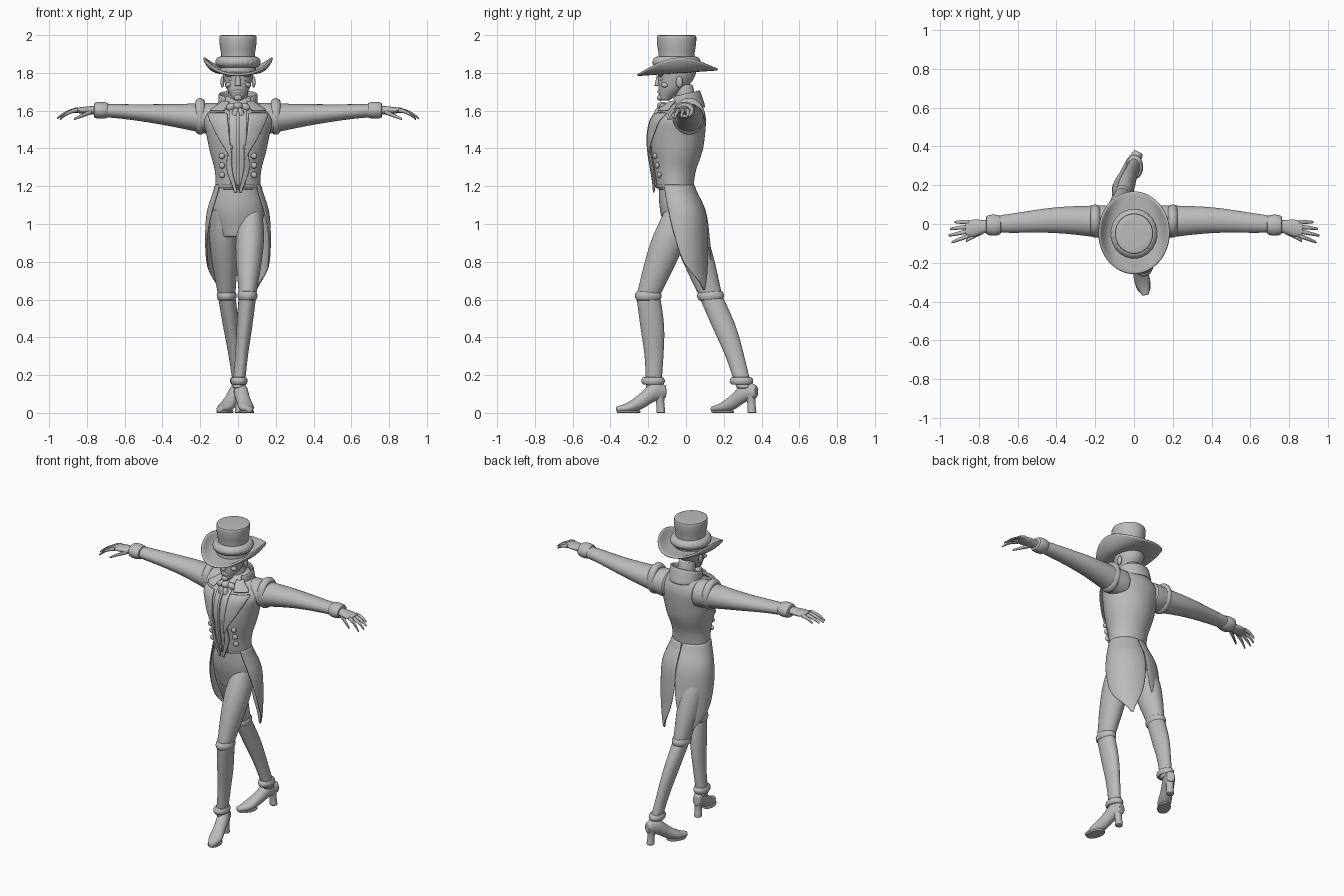
import bpy, bmesh
from math import sin, cos, pi, radians, sqrt
from mathutils import Matrix, Vector

cube = bpy.data.objects.get("Cube")
if cube:
    bpy.data.objects.remove(cube)

grey = bpy.data.materials.new("plain grey")
grey.use_nodes = True
grey.diffuse_color = (0.5, 0.5, 0.5, 1)
grey.node_tree.nodes["Principled BSDF"].inputs["Base Color"].default_value = grey.diffuse_color

SIDES = (("left", 1), ("right", -1))


def lerp(a, b, v):
    return a + (b - a) * v


def curve(v, *values):
    """Smooth curve through evenly spaced values."""
    last = len(values) - 1
    s = min(max(v, 0), 1) * last
    i = min(int(s), last - 1)
    t = s - i
    a, b = values[i], values[i + 1]
    before, after = values[max(i - 1, 0)], values[min(i + 2, last)]
    into, out = (b - before) / 2, (after - a) / 2
    swing = t * (1 - t)
    ease = t * t * (3 - 2 * t)
    return lerp(a, b, ease) + swing * ((1 - t) * into - t * out)


def finish(name, bm, thick=0, smooth=True):
    """Turn a bmesh into a smooth grey object."""
    bmesh.ops.recalc_face_normals(bm, faces=bm.faces)
    mesh = bpy.data.meshes.new(name)
    bm.to_mesh(mesh)
    bm.free()
    mesh.materials.append(grey)
    ob = bpy.data.objects.new(name, mesh)
    bpy.context.collection.objects.link(ob)
    if thick:
        solid = ob.modifiers.new("Thickness", "SOLIDIFY")
        solid.thickness, solid.offset = thick, 0
    if smooth:
        ob.modifiers.new("Smooth", "SUBSURF")
    bpy.context.view_layer.objects.active = ob
    ob.select_set(True)
    bpy.ops.object.shade_smooth_by_angle(angle=radians(45))
    ob.select_set(False)


def grid(bm, rows):
    """Bridge rows of points with quads."""
    verts = [[bm.verts.new(p) for p in row] for row in rows]
    for low, high in zip(verts, verts[1:]):
        for i in range(len(low) - 1):
            bm.faces.new((low[i], low[i + 1], high[i + 1], high[i]))
    return verts


def sheet(name, fn, nu, nv, thick):
    """Thin curved panel from a function of u and v."""
    bm = bmesh.new()
    grid(bm, [[fn(u / nu, v / nv) for u in range(nu + 1)] for v in range(nv + 1)])
    bmesh.ops.remove_doubles(bm, verts=bm.verts, dist=0.0005)
    finish(name, bm, thick)


def tube(name, path, size, axis="z", steps=10, n=20, ruffle=0, place=Matrix()):
    """Capped solid with elliptical sections across an axis."""
    def ring(v, scale):
        c, (a, b) = Vector(path(v)), size(v)
        points = []
        for i in range(n):
            t, k = 2 * pi * i / n, scale * (1 + ruffle * (i % 2))
            p, q = a * k * cos(t), b * k * sin(t)
            points.append(place @ (c + Vector({"x": (0, p, q), "y": (p, 0, q), "z": (p, q, 0)}[axis])))
        return points + points[:1]

    bm = bmesh.new()
    rows = [ring(0, .8)] + [ring(i / steps, 1) for i in range(steps + 1)] + [ring(1, .8)]
    verts = grid(bm, rows)
    for end in (verts[0], verts[-1]):
        bm.faces.new(end[:-1])
    bmesh.ops.remove_doubles(bm, verts=bm.verts, dist=0.0001)
    finish(name, bm)


def taper(name, start, end, wide, narrow, axis="z", **options):
    """Straight tube between two points with round sections."""
    a, b = Vector(start), Vector(end)
    tube(name, lambda v: a.lerp(b, v), lambda v: [lerp(wide, narrow, v)] * 2, axis, 4, **options)


def band(name, centre, a, b, half, axis="z", **options):
    """Bulging ring around a limb, half its width each way."""
    step = Vector((axis == "x", axis == "y", axis == "z")) * half
    c = Vector(centre)

    def size(v):
        k = .85 + .15 * sin(pi * v)
        return a * k, b * k
    tube(name, lambda v: c + step * (2 * v - 1), size, axis, 5, **options)


def ball(name, centre, size, tilt=0):
    bm = bmesh.new()
    shape = Matrix.Translation(centre) @ Matrix.Rotation(tilt, 4, "Y") @ Matrix.Diagonal((*size, 1))
    bmesh.ops.create_uvsphere(bm, u_segments=16, v_segments=10, radius=1, matrix=shape)
    finish(name, bm, smooth=False)


# Coat body and hips
BOTTOM, TOP = 1.18, 1.68


def torso_centre(v):
    return 0, curve(v, -.056, -.058, -.048, -.042, -.025, .015), lerp(BOTTOM, TOP, v)


def torso_size(v):
    return curve(v, .12, .123, .15, .17, .185, .06), curve(v, .097, .11, .136, .145, .13, .05)


tube("coat_body", torso_centre, torso_size, steps=14, n=24)
tube("hips", lambda v: (0, curve(v, -.02, -.03, -.058), lerp(.93, 1.22, v)),
     lambda v: (curve(v, .1, .145, .108), curve(v, .085, .11, .088)))
band("waist_seam", (0, -.058, 1.2), .123, .102, .015)


def chest(x, z, lift):
    """Point lifted off the front of the coat."""
    v = (z - BOTTOM) / (TOP - BOTTOM)
    y = torso_centre(v)[1]
    a, b = torso_size(v)
    return Vector((x, y - b * sqrt(1 - min(.97, (x / a) ** 2)) - lift, z))


def strip(name, side, top, bottom, inner, outer, lift):
    """Panel on the chest between two edge curves."""
    def point(u, v):
        x = lerp(curve(v, *inner), curve(v, *outer), u)
        return chest(side * x, lerp(top, bottom, v), lift)
    sheet(name, point, 6, 12, .01)


# Shirt, lapels and buttons
strip("shirt_front", 1, 1.63, 1.19, (-.05, -.04), (.05, .04), .006)
strip("shirt_placket", 1, 1.6, 1.2, (-.008, -.008), (.008, .008), .016)
for tag, s in SIDES:
    strip(tag + "_lapel", s, 1.59, 1.34, (.055, .045, .03), (.165, .11, .04), .02)
    strip(tag + "_collar_fold", s, 1.65, 1.6, (.045, .07), (.085, .15), .028)
    strip(tag + "_coat_edge", s, 1.42, 1.165, (.03, .03, .004), (.05, .06, .02), .018)
    for i in range(3):
        ball(f"{tag}_button_{i}", chest(s * .085, 1.36 - .05 * i, .008), (.016, .012, .016))
    # Cravat
    ball(tag + "_cravat_bow", (.036 * s, -.12, 1.62), (.03, .02, .02), .3 * s)
    ball(tag + "_cravat_end", (.016 * s, -.148, 1.58), (.018, .02, .036), -.2 * s)
ball("cravat_knot", (0, -.125, 1.625), (.026, .03, .022))


def collar(u, v):
    a = radians(lerp(-138, 138, u))
    return Vector((.1 * sin(a), -.006 * v + lerp(.1, .076, v) * cos(a), 1.615 + v * (.075 + .018 * cos(a))))


sheet("standing_collar", collar, 24, 4, .01)

# Coat tails
for tag, s in SIDES:
    def tail(u, v):
        slit = curve(v, 0, 0, 1, 12, 38)
        front = curve(v, 125, 122, 106, 88, 44)
        a = radians(lerp(slit, front, u))
        swing = .035 * v * v if s < 0 else 0
        x = curve(v, .118, .16, .17, .163, .14) * sin(a)
        y = curve(v, -.06, -.027, -.022, -.014, .005) + curve(v, .1, .126, .135, .13, .12) * cos(a)
        return Vector((s * x, y + swing, lerp(1.21, .65, v)))
    sheet(tag + "_coat_tail", tail, 12, 18, .01)

# Arms, cuffs and hands
for tag, s in SIDES:
    tube(tag + "_sleeve", lambda v: (s * lerp(.1, .7, v), curve(v, .01, .02, 0), curve(v, 1.555, 1.58, 1.6)),
         lambda v: (.045 + .045 * (1 - v), .036 + .055 * (1 - v) ** 1.5), "x")
    band(tag + "_shoulder_puff", (.2 * s, .015, 1.57), .088, .1, .025, "x")
    band(tag + "_cuff", (.725 * s, -.006, 1.602), .056, .046, .038, "x")
    tube(tag + "_palm", lambda v: (s * lerp(.74, .87, v), lerp(-.01, -.026, v), 1.602),
         lambda v: (curve(v, .03, .036, .045, .038), lerp(.026, .013, v)), "x")
    for i, tip in enumerate((.925, .95, .957, .942)):
        tube(f"{tag}_finger_{i}",
             lambda v: (s * lerp(.85, tip, v), .01 - .023 * i - .012 * i * v, 1.602 - (.03 + .006 * i) * v * v),
             lambda v: [.013 - .007 * v * v] * 2, "x", 6, 8)
    taper(tag + "_thumb", (.775 * s, -.035, 1.596), (.868 * s, -.088, 1.555), .016, .007, "x", n=8)

# Legs and boots: joints, then heel position and turn of the foot
STANCE = (("left", (.07, -.03, 1.08), (.05, -.2, .62), (.002, -.172, .13), (0, -.108, 0), 13),
          ("right", (-.085, -.03, 1.08), (-.06, .13, .62), (.008, .308, .13), (.025, .372, 0), -28))
for tag, hip, knee, ankle, heel, turn in STANCE:
    hip, knee, ankle = Vector(hip), Vector(knee), Vector(ankle)
    back = Vector((0, .014, 0))
    tube(tag + "_thigh", lambda v: hip.lerp(knee, v),
         lambda v: (curve(v, .06, .076, .066, .047), curve(v, .08, .094, .083, .064)))
    tube(tag + "_shin", lambda v: knee.lerp(ankle, v) + back * sin(pi * v),
         lambda v: (curve(v, .047, .042, .034, .033), curve(v, .064, .064, .05, .042)))
    band(tag + "_knee_band", knee, .054, .073, .025)
    band(tag + "_ankle_band", knee.lerp(ankle, .92), .046, .064, .02)

    foot = Matrix.Translation(heel) @ Matrix.Rotation(radians(turn), 4, "Z")
    tube(tag + "_boot", lambda v: (0, -.266 * v, curve(v, .112, .112, .062, .03, .02)),
         lambda v: (curve(v, .025, .038, .037, .042, .018), curve(v, .035, .055, .045, .028, .015)),
         "y", place=foot)
    tube(tag + "_sole", lambda v: (0, -.2, .012 * v), lambda v: (.04, .065), steps=2, place=foot)
    tube(tag + "_heel", lambda v: (0, lerp(-.025, -.035, v), .12 * v),
         lambda v: [curve(v, .024, .022, .032)] * 2, steps=6, place=foot)

# Neck, head and face
taper("neck", (0, .01, 1.6), (0, -.015, 1.74), .06, .05)
tube("head", lambda v: (0, curve(v, -.112, -.08, -.056, -.047, -.045), lerp(1.655, 1.86, v)),
     lambda v: (curve(v, .025, .057, .075, .086, .08), curve(v, .028, .067, .092, .104, .095)))
taper("nose", (0, -.145, 1.785), (0, -.15, 1.73), .011, .018, n=10)
band("lips", (0, -.12, 1.7), .032, .032, .01)
ball("chin", (0, -.136, 1.668), (.022, .018, .016))
for tag, s in SIDES:
    ball(tag + "_brow", (.036 * s, -.135, 1.79), (.03, .014, .008), .15 * s)
    ball(tag + "_eye", (.034 * s, -.127, 1.768), (.016, .012, .01))
    ball(tag + "_cheek", (.048 * s, -.112, 1.738), (.022, .02, .014), .4 * s)
    ball(tag + "_ear", (.083 * s, -.035, 1.752), (.01, .018, .03))


# Top hat with a brim curled up at the sides
def brim(u, v):
    a = 2 * pi * u
    x, y = lerp(.085, .183, v) * sin(a), -.045 + lerp(.085, .215, v) * cos(a)
    curl = .078 * abs(sin(a)) ** 2.5 * v ** 3
    return Vector((x, y, 1.808 + .07 * y + curl))


def crown(v):
    r = curve(v, .1, .09, .09, .098, .1)
    return r, r * 1.06


sheet("hat_brim", brim, 40, 8, .014)
tube("hat_crown", lambda v: (0, -.05, lerp(1.8, 2, v)), crown, n=28)
band("hat_band", (0, -.05, 1.857), .119, .127, .03, n=48, ruffle=.05)
